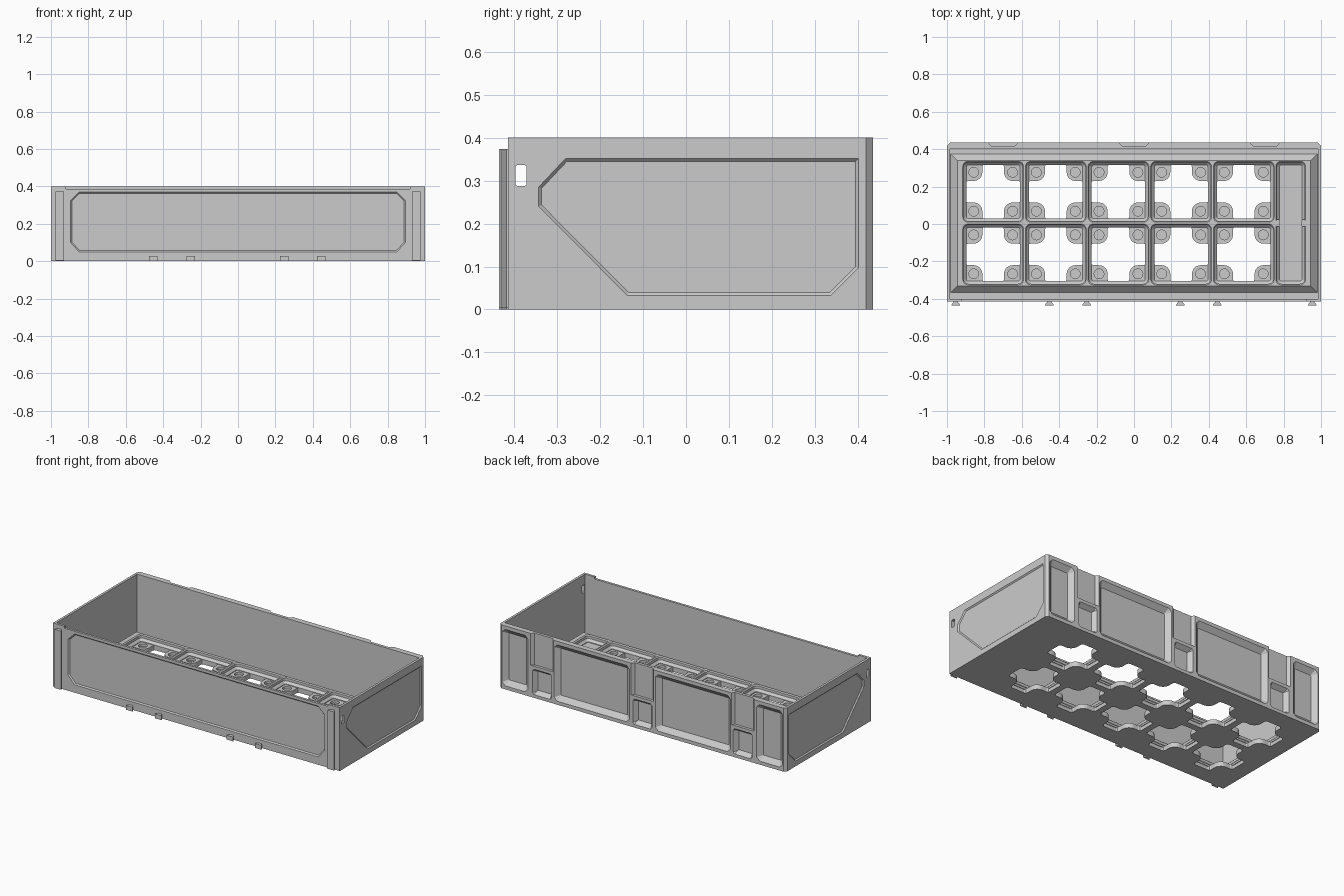
import bpy, bmesh, math
from mathutils import Vector

if "Cube" in bpy.data.objects:
    bpy.data.objects.remove(bpy.data.objects["Cube"])

# ---------- helpers ----------
AXES = {
    'top': lambda u, v, w: (u, v, w),      # outline in xy, depth along z
    'front': lambda u, v, w: (u, w, v),    # outline in xz, depth along y
    'side': lambda u, v, w: (w, u, v),     # outline in yz, depth along x
}


def rect(cx, cy, hx, hy, c=0.0, n=1):
    """Rectangle outline, corners chamfered (n=1) or rounded (n>1)."""
    if c == 0:
        return [(cx - hx, cy - hy), (cx + hx, cy - hy), (cx + hx, cy + hy), (cx - hx, cy + hy)]
    pts = []
    for k, (sx, sy) in enumerate([(1, 1), (-1, 1), (-1, -1), (1, -1)]):
        for i in range(n + 1):
            a = math.pi / 2 * (k + i / n)
            pts.append((cx + sx * (hx - c) + c * math.cos(a), cy + sy * (hy - c) + c * math.sin(a)))
    return pts


def circle(cx, cy, r, n=24):
    return [(cx + r * math.cos(2 * math.pi * i / n), cy + r * math.sin(2 * math.pi * i / n)) for i in range(n)]


def offset(pts, d):
    """Shrink a convex counter-clockwise outline by d."""
    out = []
    for i, p in enumerate(pts):
        p = Vector(p)
        e1 = (p - Vector(pts[i - 1])).normalized()
        e2 = (Vector(pts[(i + 1) % len(pts)]) - p).normalized()
        n1, n2 = Vector((-e1.y, e1.x)), Vector((-e2.y, e2.x))
        out.append(tuple(p + (n1 + n2) * (d / (1 + n1.dot(n2)))))
    return out


def loft(bm, axis, rings):
    """Solid through a stack of (outline, depth) rings."""
    f = AXES[axis]
    loops = [[bm.verts.new(f(u, v, w)) for u, v in pts] for pts, w in rings]
    n = len(loops[0])
    for a, b in zip(loops, loops[1:]):
        for i in range(n):
            bm.faces.new((a[i], a[(i + 1) % n], b[(i + 1) % n], b[i]))
    bm.faces.new(loops[0])
    bm.faces.new(loops[-1])


def finish(bm, name):
    bmesh.ops.recalc_face_normals(bm, faces=bm.faces[:])
    me = bpy.data.meshes.new(name)
    bm.to_mesh(me)
    bm.free()
    ob = bpy.data.objects.new(name, me)
    bpy.context.collection.objects.link(ob)
    return ob


def cut(ob, bm):
    cutter = finish(bm, "cutter")
    cutter.hide_render = True
    m = ob.modifiers.new("cut", 'BOOLEAN')
    m.operation, m.solver, m.object = 'DIFFERENCE', 'EXACT', cutter
    bpy.context.view_layer.objects.active = ob
    bpy.ops.object.modifier_apply(modifier=m.name)
    bpy.data.objects.remove(cutter)


def recess(bm, axis, pts, surf, depth, slope):
    """Sloped-edge recess; sign of depth points into the body."""
    loft(bm, axis, [(pts, surf - depth), (pts, surf), (offset(pts, slope), surf + depth)])


# ---------- layout ----------
FLOOR, GRID_TOP = 0.03, 0.07
FRONT, BACK = -0.415, 0.435
PITCH, MID_Y = 0.335, 0.005
cells = [(-0.753 + i * PITCH, MID_Y + s * PITCH / 2) for i in range(5) for s in (-1, 1)]

# ---------- outer tray ----------
bm = bmesh.new()
c = 0.016
loft(bm, 'top', [([(-1, FRONT), (1, FRONT), (1, BACK - c), (1 - c, BACK), (-1 + c, BACK), (-1, BACK - c)], z)
                 for z in (0, 0.4)])
tray = finish(bm, "tray_body")

bm = bmesh.new()
loft(bm, 'top', [(rect(0, 0, 0.985, 0.4), FLOOR), (rect(0, 0, 0.985, 0.4), 0.5)])
cut(tray, bm)

bm = bmesh.new()
# lowered middle of the front rim, and the front panel
loft(bm, 'front', [(rect(0, 0.437, 0.92, 0.05), -0.5), (rect(0, 0.437, 0.92, 0.05), -0.39)])
recess(bm, 'front', offset([(-0.85, 0.05), (0.85, 0.05), (0.895, 0.1), (0.895, 0.325), (0.85, 0.37),
                            (-0.85, 0.37), (-0.895, 0.325), (-0.895, 0.1)], 0), FRONT, 0.007, 0.007)
# side panels and finger slot
side = [(-0.343, 0.285), (-0.343, 0.24), (-0.137, 0.033), (0.338, 0.033), (0.402, 0.097),
        (0.402, 0.352), (-0.28, 0.352)]
for s in (-1, 1):
    recess(bm, 'side', side, s, -s * 0.007, 0.007)
slot = rect(-0.384, 0.312, 0.013, 0.024, 0.004, 2)
loft(bm, 'side', [(slot, -1.1), (slot, 1.1)])
# back pockets: outer, large and small
for s in (-1, 1):
    recess(bm, 'front', rect(s * 0.888, 0.2, 0.09, 0.178, 0.02), BACK, -0.027, 0.03)
    recess(bm, 'front', rect(s * 0.353, 0.2, 0.262, 0.178, 0.02), BACK, -0.027, 0.03)
for x in (-0.7, 0, 0.7):
    recess(bm, 'front', rect(x, 0.1, 0.066, 0.08, 0.01), BACK, -0.027, 0.02)
    # guide slots open at the top
    prof = [(x - 0.079, 0.45), (x - 0.079, BACK), (x - 0.064, 0.418), (x + 0.064, 0.418),
            (x + 0.079, BACK), (x + 0.079, 0.45)]
    loft(bm, 'top', [(prof, 0.2), (prof, 0.42)])
# cross openings and round sockets in the floor
quarter = [(0.147, 0.044), (0.143, 0.054), (0.133, 0.058)]
quarter += [(0.104 + 0.046 * math.cos(a), 0.104 + 0.046 * math.sin(a))
            for a in [math.radians(270 - 90 * i / 8) for i in range(9)]]
quarter += [(v, u) for u, v in reversed(quarter[:3])]
for cx, cy in cells:
    cross = []
    for k in range(4):
        co, si = round(math.cos(k * math.pi / 2)), round(math.sin(k * math.pi / 2))
        cross += [(cx + u * co - v * si, cy + u * si + v * co) for u, v in quarter]
    loft(bm, 'top', [(cross, -0.05), (cross, 0.06)])
    for sx in (-1, 1):
        for sy in (-1, 1):
            p = (cx + sx * 0.104, cy + sy * 0.104)
            loft(bm, 'top', [(circle(*p, 0.012), 0.006), (circle(*p, 0.012), 0.014),
                             (circle(*p, 0.026), 0.014), (circle(*p, 0.026), 0.05)])
cut(tray, bm)

# ---------- raised grid on the floor ----------
bm = bmesh.new()
base = rect(0, 0.004, 0.98, 0.37)
loft(bm, 'top', [(base, 0.022), (base, 0.035), (offset(base, 0.035), GRID_TOP)])
grid = finish(bm, "floor_grid")
bm = bmesh.new()
holes = [rect(cx, cy, 0.163, 0.163, 0.03, 5) for cx, cy in cells]
holes.append(rect(0.838, MID_Y, 0.08, 0.163 + PITCH / 2, 0.03, 5))
for h in holes:
    loft(bm, 'top', [(h, 0.1), (h, GRID_TOP), (offset(h, 0.006), 0.064), (offset(h, 0.006), 0.048),
                     (offset(h, 0.02), 0.034), (offset(h, 0.02), 0.0)])
cut(grid, bm)

# small stops in the side compartment
for x, name in ((0.77, "side_stop_inner"), (0.906, "side_stop_outer")):
    bm = bmesh.new()
    r = rect(x, MID_Y, 0.01, 0.018, 0.004)
    loft(bm, 'top', [(r, 0.025), (r, GRID_TOP - 0.002)])
    finish(bm, name)


# ---------- dovetail rails and tabs on the front ----------
def dovetail(name, x, z0, z1):
    bm = bmesh.new()
    prof = [(x - 0.012, -0.41), (x - 0.012, -0.418), (x - 0.023, -0.431), (x - 0.023, -0.435),
            (x + 0.023, -0.435), (x + 0.023, -0.431), (x + 0.012, -0.418), (x + 0.012, -0.41)]
    loft(bm, 'top', [(prof, z0), (prof, z1)])
    finish(bm, name)


for s, word in ((-1, "left"), (1, "right")):
    dovetail("front_rail_" + word, s * 0.953, 0.004, 0.374)
for i, x in enumerate((-0.453, -0.253, 0.248, 0.445)):
    dovetail("front_tab_%d" % (i + 1), x, 0.0, 0.027)
